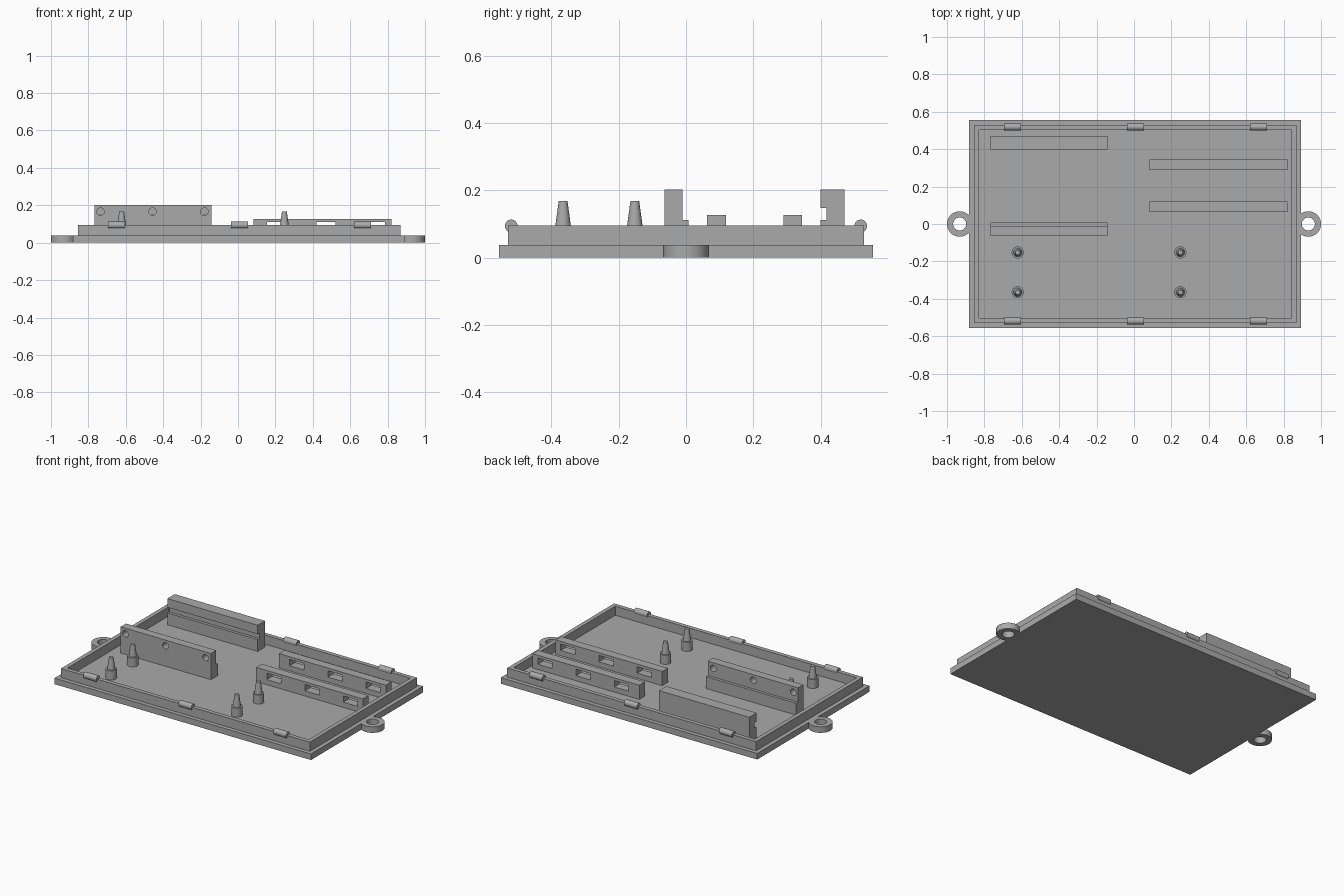
import bpy, bmesh, math
from mathutils import Matrix, Vector

cube = bpy.data.objects.get("Cube")
if cube:
    bpy.data.objects.remove(cube, do_unlink=True)

grey = bpy.data.materials.new("plain grey")
grey.use_nodes = True
grey.diffuse_color = (0.4, 0.4, 0.4, 1)
grey.node_tree.nodes["Principled BSDF"].inputs["Base Color"].default_value = (0.4, 0.4, 0.4, 1)

FLOOR, RIM = 0.038, 0.095


def finish(name, bm, smooth=False):
    bmesh.ops.recalc_face_normals(bm, faces=bm.faces)
    mesh = bpy.data.meshes.new(name)
    bm.to_mesh(mesh)
    bm.free()
    mesh.materials.append(grey)
    ob = bpy.data.objects.new(name, mesh)
    bpy.context.collection.objects.link(ob)
    if smooth:
        bpy.ops.object.select_all(action='DESELECT')
        ob.select_set(True)
        bpy.context.view_layer.objects.active = ob
        bpy.ops.object.shade_smooth_by_angle(angle=math.radians(35))
    return ob


def add_box(bm, lo, hi):
    lo, hi = Vector(lo), Vector(hi)
    m = Matrix.Translation((lo + hi) / 2) @ Matrix.Diagonal((*(hi - lo), 1))
    return bmesh.ops.create_cube(bm, size=1, matrix=m)


def add_rod(bm, center, radius, length, axis):
    m = Matrix.Translation(center) @ Matrix.Rotation(math.pi / 2, 4, axis)
    bmesh.ops.create_cone(bm, cap_ends=True, segments=32, radius1=radius,
                          radius2=radius, depth=length, matrix=m)


def lathe(name, profile, center, closed=False):
    """Revolve (radius, height) points about a vertical axis."""
    bm = bmesh.new()
    verts = [bm.verts.new((r, 0, z)) for r, z in profile]
    pairs = list(zip(verts, verts[1:])) + ([(verts[-1], verts[0])] if closed else [])
    edges = [bm.edges.new(p) for p in pairs]
    bmesh.ops.spin(bm, geom=verts + edges, cent=(0, 0, 0), axis=(0, 0, 1),
                   angle=math.tau, steps=40, use_merge=True)
    bmesh.ops.remove_doubles(bm, verts=bm.verts, dist=1e-5)
    bmesh.ops.translate(bm, verts=bm.verts, vec=center)
    return finish(name, bm, True)


def extrude_x(name, profile, x0, x1):
    """Sweep a (y, z) outline from x0 to x1."""
    bm = bmesh.new()
    face = bm.faces.new([bm.verts.new((x0, y, z)) for y, z in profile])
    new = bmesh.ops.extrude_face_region(bm, geom=[face])["geom"]
    bmesh.ops.translate(bm, vec=(x1 - x0, 0, 0),
                        verts=[v for v in new if isinstance(v, bmesh.types.BMVert)])
    return finish(name, bm)


def cut(ob, cutter_bm):
    cutter = finish("cutter", cutter_bm)
    cutter.hide_render = True
    mod = ob.modifiers.new("holes", 'BOOLEAN')
    mod.operation, mod.solver, mod.object = 'DIFFERENCE', 'EXACT', cutter
    bpy.context.view_layer.objects.active = ob
    bpy.ops.object.modifier_apply(modifier=mod.name)
    bpy.data.objects.remove(cutter, do_unlink=True)


# Tray: flange plate, raised rim and sunken floor
bm = bmesh.new()
add_box(bm, (-0.882, -0.555, 0), (0.894, 0.555, FLOOR))
top = max(bm.faces, key=lambda f: f.calc_center_median().z)
for height in (RIM - FLOOR, FLOOR - RIM):
    bmesh.ops.inset_region(bm, faces=[top], thickness=0.037)
    new = bmesh.ops.extrude_face_region(bm, geom=[top])["geom"]
    bmesh.ops.delete(bm, geom=[top], context='FACES_ONLY')
    top = next(g for g in new if isinstance(g, bmesh.types.BMFace))
    bmesh.ops.translate(bm, verts=top.verts, vec=(0, 0, height))
finish("tray", bm)

# Mounting rings at both ends
for side, x in (("right", -0.932), ("left", 0.932)):
    lathe(side + "_mounting_ring",
          [(0.035, 0), (0.068, 0), (0.068, FLOOR), (0.035, FLOOR)], (x, 0, 0), True)

# Snap rods along the rim
for side, y in (("front", -0.519), ("back", 0.519)):
    for i, x in enumerate((-0.65, 0.008, 0.665)):
        bm = bmesh.new()
        add_rod(bm, (x, y, 0.094), 0.019, 0.09, 'Y')
        finish(f"{side}_snap_rod_{i + 1}", bm, True)

# Stepped pegs
for x in (-0.622, 0.248):
    for y in (-0.152, -0.365):
        lathe("peg", [(0, FLOOR), (0.032, FLOOR), (0.032, RIM), (0.023, RIM),
                      (0.013, 0.168), (0, 0.168)], (x, y, 0))

# Tall holders: one with a ledge and screw holes, one with a groove
front = extrude_x("ledged_holder", [(-0.064, FLOOR), (0.007, FLOOR), (0.007, 0.112),
                                    (-0.011, 0.112), (-0.011, 0.202), (-0.064, 0.202)],
                  -0.768, -0.143)
bm = bmesh.new()
for x in (-0.735, -0.457, -0.18):
    add_rod(bm, (x, -0.04, 0.166), 0.02, 0.2, 'X')
cut(front, bm)
extrude_x("grooved_holder", [(0.399, FLOOR), (0.471, FLOOR), (0.471, 0.202), (0.399, 0.202),
                             (0.399, 0.147), (0.417, 0.147), (0.417, 0.112), (0.399, 0.112)],
          -0.768, -0.143)

# Low slotted rails
for name, y in (("front_rail", 0.091), ("back_rail", 0.317)):
    bm = bmesh.new()
    add_box(bm, (0.082, y - 0.028, FLOOR), (0.821, y + 0.028, 0.127))
    rail = finish(name, bm)
    bm = bmesh.new()
    for x in (0.205, 0.47, 0.735):
        add_box(bm, (x - 0.05, y - 0.1, 0.07), (x + 0.05, y + 0.1, 0.11))
    cut(rail, bm)
